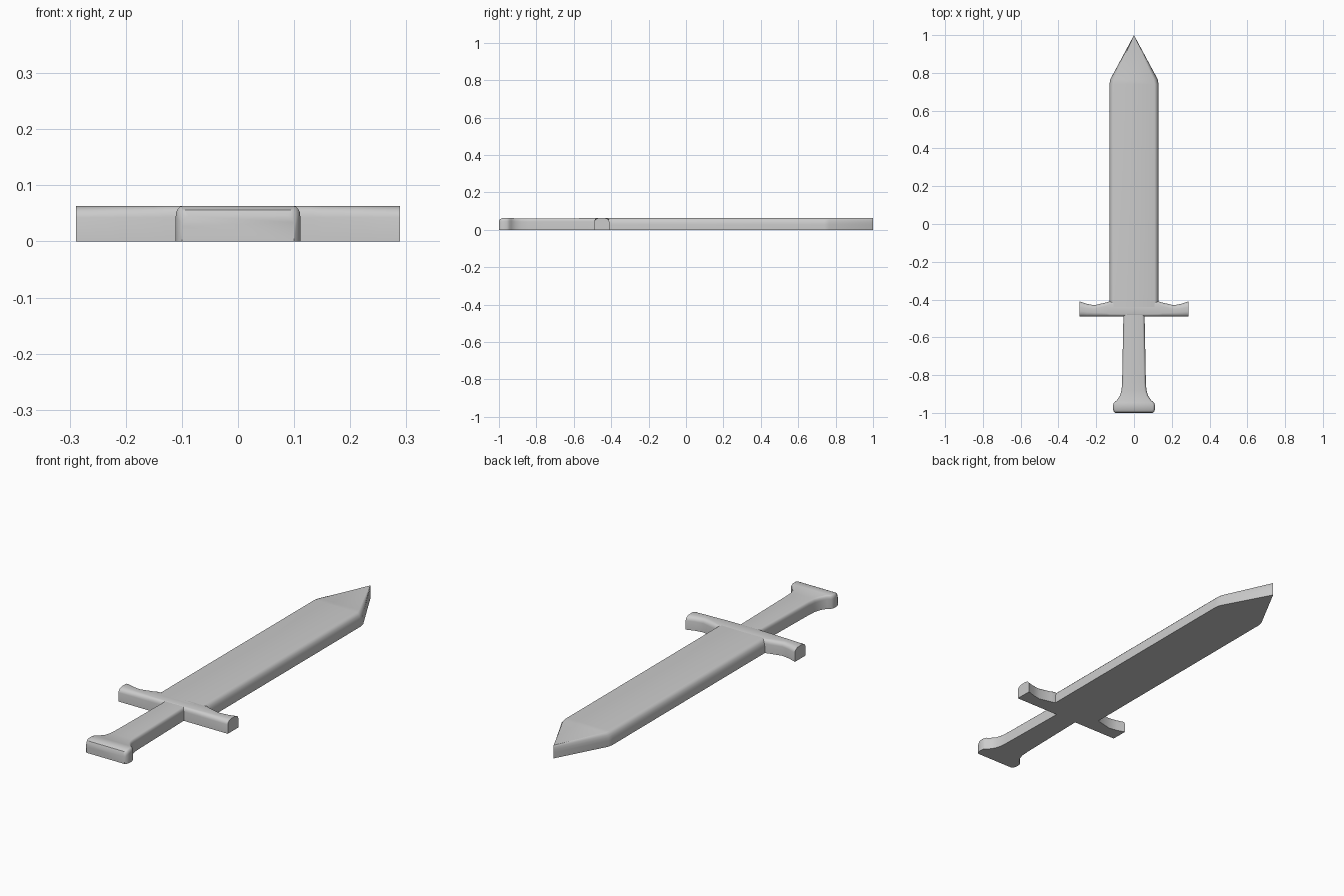
import bpy, bmesh
from math import sin, cos, pi

if "Cube" in bpy.data.objects:
    bpy.data.objects.remove(bpy.data.objects["Cube"])

H = 0.063   # thickness of the sword
SEG = 4     # steps in each rounded top edge


def section(lo, hi, bh, bv, h):
    """Flat-bottomed section with rounded upper corners, as (across, up) points."""
    pts = [(lo, 0), (hi, 0)]
    arc = [i / SEG * pi / 2 for i in range(SEG + 1)]
    pts += [(hi - bh + bh * cos(a), h - bv + bv * sin(a)) for a in arc]
    pts += [(lo + bh - bh * cos(a), h - bv + bv * sin(a)) for a in reversed(arc)]
    return pts


def loft(name, stations, along_x=False, cap_start=True, cap_end=True):
    """Skin sections (position, lo, hi, bevel across, bevel up, height)."""
    bm = bmesh.new()
    rings = []
    for t, *s in stations:
        rings.append([bm.verts.new((t, a, z) if along_x else (a, t, z))
                      for a, z in section(*s)])
    for r, q in zip(rings, rings[1:]):
        n = len(r)
        for i in range(n):
            j = (i + 1) % n
            bm.faces.new((r[i], r[j], q[j], q[i]))
    if cap_start:
        bm.faces.new(rings[0])
    if cap_end:
        bm.faces.new(rings[-1])
    bmesh.ops.remove_doubles(bm, verts=bm.verts, dist=1e-5)
    bmesh.ops.recalc_face_normals(bm, faces=bm.faces)
    mesh = bpy.data.meshes.new(name)
    bm.to_mesh(mesh)
    bm.free()
    ob = bpy.data.objects.new(name, mesh)
    bpy.context.collection.objects.link(ob)
    bpy.ops.object.select_all(action='DESELECT')
    ob.select_set(True)
    bpy.context.view_layer.objects.active = ob
    bpy.ops.object.shade_smooth_by_angle(angle=0.6)
    return ob


# Blade: straight edges, then a point whose rounding fades out at the tip
loft("blade", [(-0.44, -0.13, 0.13, 0.022, 0.035, H),
               (0.74, -0.13, 0.13, 0.022, 0.035, H),
               (0.765, -0.126, 0.126, 0.022, 0.035, H),
               (1.0, 0, 0, 0, 0.035, H)], cap_start=False, cap_end=False)

# Crossguard: half profile of (x, front edge y, bevel), mirrored in x
half = [(0.0, -0.41, 0.012), (0.13, -0.41, 0.014), (0.15, -0.416, 0.018),
        (0.21, -0.43, 0.02), (0.25, -0.423, 0.024), (0.289, -0.41, 0.03)]
full = [(-x, y, b) for x, y, b in reversed(half[1:])] + half
loft("crossguard", [(x, -0.49, y, b, 0.02, H) for x, y, b in full], along_x=True)

# Grip and pommel: (y, half width, height)
grip = [(-1.0, 0.100, 0.045), (-0.995, 0.106, 0.056), (-0.982, 0.111, H),
        (-0.958, 0.111, H), (-0.945, 0.106, H), (-0.935, 0.092, H),
        (-0.91, 0.075, 0.061), (-0.88, 0.066, 0.061), (-0.84, 0.063, 0.061),
        (-0.48, 0.056, 0.062)]
loft("grip", [(y, -w, w, 0.012, 0.018, h) for y, w, h in grip], cap_end=False)
